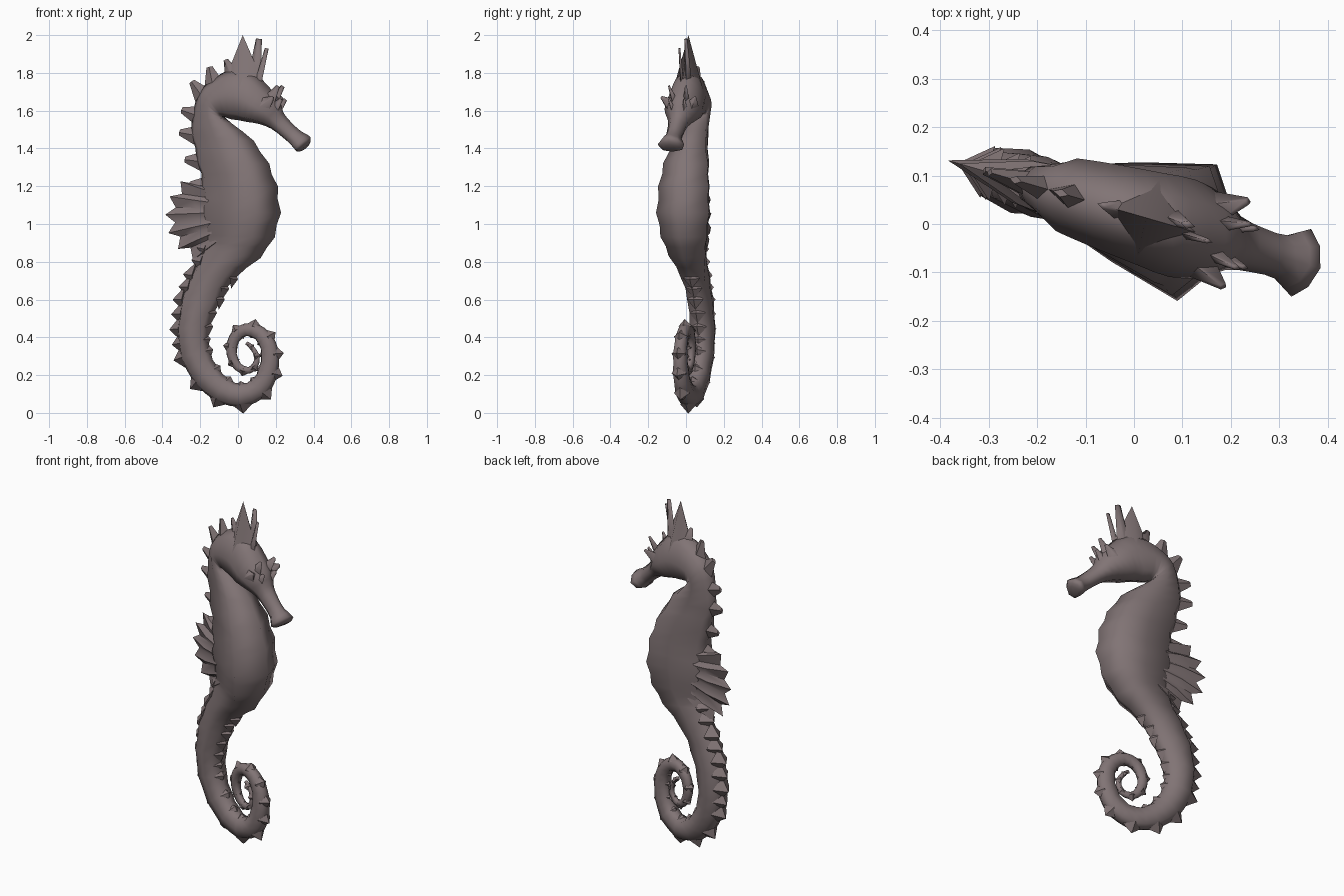
import bpy
import bmesh
from math import sin, cos, pi, radians
from mathutils import Vector, Matrix

cube = bpy.data.objects.get("Cube")
if cube:
    bpy.data.objects.remove(cube)

skin = bpy.data.materials.new("dusky_brown")
skin.use_nodes = True
colour = (0.22, 0.175, 0.178, 1)
skin.diffuse_color = colour
skin.node_tree.nodes["Principled BSDF"].inputs["Base Color"].default_value = colour

TWIST = 0.29   # the flat animal stands turned about the vertical axis
SHIFT = 0.02
SIDES = 8


def finish(name, bm, angle=60):
    """Turn the part into place and make it an object."""
    for v in bm.verts:
        x, y, z = v.co
        v.co = (x + TWIST * y, y - TWIST * x + SHIFT, z)
    bmesh.ops.recalc_face_normals(bm, faces=bm.faces)
    mesh = bpy.data.meshes.new(name)
    bm.to_mesh(mesh)
    bm.free()
    mesh.materials.append(skin)
    obj = bpy.data.objects.new(name, mesh)
    bpy.context.collection.objects.link(obj)
    bpy.ops.object.select_all(action='DESELECT')
    obj.select_set(True)
    bpy.context.view_layer.objects.active = obj
    bpy.ops.object.shade_smooth_by_angle(angle=radians(angle))


def spike(bm, base, tip, wide, blunt=0.0, flat=0.5):
    """Four-sided spine from base to tip, flattened across the body."""
    base, tip = Vector(base), Vector(tip)
    axis = tip - base
    across = Vector((0, 1, 0)).cross(axis).normalized()
    side = axis.normalized().cross(across)
    turn = Matrix((across, side * flat, axis.normalized())).transposed()
    place = Matrix.Translation((base + tip) / 2) @ turn.to_4x4()
    bmesh.ops.create_cone(bm, cap_ends=True, segments=4, radius1=wide,
                          radius2=blunt, depth=axis.length, matrix=place)


def catmull(a, b, c, d):
    """Midpoint of a smooth curve between b and c."""
    return tuple((9 * (q + r) - p - s) / 16 for p, q, r, s in zip(a, b, c, d))


# Stations from snout to hips: back x, z, belly x, z, half depth
stations = [
    (.375, 1.42, .33, 1.385, .035),
    (.385, 1.46, .31, 1.385, .07),
    (.335, 1.49, .28, 1.42, .045),
    (.285, 1.535, .235, 1.46, .045),
    (.24, 1.59, .175, 1.505, .055),
    (.22, 1.66, .11, 1.53, .085),
    (.155, 1.735, .05, 1.54, .1),
    (.075, 1.81, 0, 1.55, .095),
    (-.035, 1.82, -.04, 1.555, .088),
    (-.135, 1.765, -.08, 1.57, .08),
    (-.205, 1.7, -.08, 1.56, .075),
    (-.24, 1.58, -.03, 1.53, .075),
    (-.245, 1.47, .08, 1.44, .085),
    (-.215, 1.33, .16, 1.32, .115),
    (-.19, 1.2, .205, 1.2, .13),
    (-.19, 1.06, .222, 1.06, .137),
    (-.17, .94, .19, .93, .12),
    (-.18, .87, .115, .82, .095),
    (-.245, .73, -.02, .71, .07),
    (-.3, .6, -.09, .6, .06),
]
NECK, CHEST, FIN, HIP = 8, 12, 15, 17
SPIRAL = len(stations) + 1

# Curled tail: centre line with a tapering width
curl = [(-.235, .45), (-.225, .31), (-.165, .195), (-.08, .12), (.02, .092),
        (.115, .135), (.16, .22), (.17, .31), (.145, .39), (.08, .44),
        (.005, .425), (-.035, .35), (-.02, .27), (.03, .225), (.085, .24),
        (.1, .3), (.07, .35), (.045, .37)]
last = len(curl) - 1
for i, (x, z) in enumerate(curl):
    before, after = curl[max(i - 1, 0)], curl[min(i + 1, last)]
    run = Vector((after[0] - before[0], after[1] - before[1])).normalized()
    w = .075 * (1 - i / last) ** 1.3 + .01
    ox, oz = run.y * w, -run.x * w
    stations.append((x + ox, z + oz, x - ox, z - oz, w * .75))

# Rings: every station plus a smooth midpoint after it
rings = []
for i, s in enumerate(stations):
    rings.append(s)
    if i + 1 < len(stations):
        rings.append(catmull(stations[max(i - 1, 0)], s, stations[i + 1],
                             stations[min(i + 2, len(stations) - 1)]))

# Cross-sections from back to belly: roofed head, wedge trunk, rounded tail
HEAD = [(1, 0), (.66, .6), (-.05, 1), (-.76, .76), (-1, 0)]
WEDGE = [(1, 0), (.85, .38), (.15, .73), (-.54, 1), (-1, 0)]
ROUND = [(1, 0), (.76, .76), (0, 1), (-.76, .76), (-1, 0)]

# Body tube with ribbed trunk and tail
body = bmesh.new()
loops = []
for n, (dx, dz, vx, vz, depth) in enumerate(rings):
    centre = Vector(((dx + vx) / 2, 0, (dz + vz) / 2))
    half = Vector(((dx - vx) / 2, 0, (dz - vz) / 2))
    rib = 1 if n < 2 * CHEST else (.96 if n % 2 else 1.03)
    outside = max(2 * CHEST - n, n - 2 * HIP, 0)
    blend = max(0, 1 - outside / 4)
    section = HEAD if n < 2 * CHEST else ROUND
    loop = []
    for k in range(SIDES):
        m = min(k, SIDES - k)
        c, s = Vector(section[m]).lerp(Vector(WEDGE[m]), blend)
        s *= 1 if k <= SIDES // 2 else -1
        loop.append(body.verts.new(centre + (half * c + Vector((0, depth * s, 0))) * rib))
    loops.append(loop)
for a, b in zip(loops, loops[1:]):
    for k in range(SIDES):
        j = (k + 1) % SIDES
        body.faces.new((a[k], a[j], b[j], b[k]))
body.faces.new(loops[0])
body.faces.new(loops[-1])

# Spines along the back and tail
back, tail = bmesh.new(), bmesh.new()
for n, loop in enumerate(loops[:-2]):
    top, under = loop[0].co, loop[SIDES // 2].co
    out = (top - under).normalized()
    size = (top - under).length / 2
    if 2 * NECK < n < 2 * FIN and n % 2 == 0:
        lean = out + Vector((0, 0, .15))
        spike(back, top - out * .05, top + lean * .06, .06, .016)
    if n >= 2 * HIP and (n % 2 == 0 or n < 2 * SPIRAL):
        reach = min(size, .09) * .48
        spike(tail, top - out * .02, top + out * reach, reach + .025, 0, .8)
        if n > 2 * HIP + 1:
            spike(tail, under + out * .015, under - out * reach * .4, reach + .01, 0, .8)
finish("body", body, 90)
finish("back_spines", back, 40)
finish("tail_spines", tail, 40)

# Broad crown, horns and brow ridges
crown = bmesh.new()
spike(crown, (.03, 0, 1.7), (.025, 0, 2.0), .125, 0, .66)
spike(crown, (.08, .015, 1.76), (.108, .01, 1.98), .035, .016)
spike(crown, (.11, -.01, 1.75), (.155, -.01, 1.93), .018, .01)
spike(crown, (-.02, 0, 1.77), (-.065, 0, 1.87), .05, .012)
for side in (-1, 1):
    spike(crown, (.14, side * .05, 1.62), (.21, side * .088, 1.67), .05, .01, .8)
    spike(crown, (.17, side * .03, 1.65), (.225, side * .045, 1.73), .035, .01)
    spike(crown, (.19, side * .03, 1.6), (.24, side * .04, 1.66), .03, .01)
finish("crown", crown, 90)

# Pleated fan fin rooted along the lower back
fin = bmesh.new()
TIPS = 6
count = 2 * TIPS + 1
hub = Vector((-.13, 0, 1.04))
edge, sides = [], ([], [])
for i in range(count):
    t = i / (count - 1)
    a = radians(122 + 134 * t)
    ridge = i % 2
    tip = hub + Vector((cos(a), 0, sin(a))) * (.255 if ridge else .205)
    root = Vector((-.06, 0, 1.17 - .26 * t))
    edge.append(fin.verts.new(tip))
    for side, rows in zip((-1, 1), sides):
        inner = fin.verts.new(root + Vector((0, side * .062, 0)))
        mid = root.lerp(tip, .55) + Vector((0, side * (.045 if ridge else .025), 0))
        rows.append((inner, fin.verts.new(mid)))
for rows in sides:
    for i in range(count - 1):
        (r0, m0), (r1, m1) = rows[i:i + 2]
        fin.faces.new((r0, m0, m1, r1))
        fin.faces.new((m0, edge[i], edge[i + 1], m1))
finish("back_fin", fin, 50)
